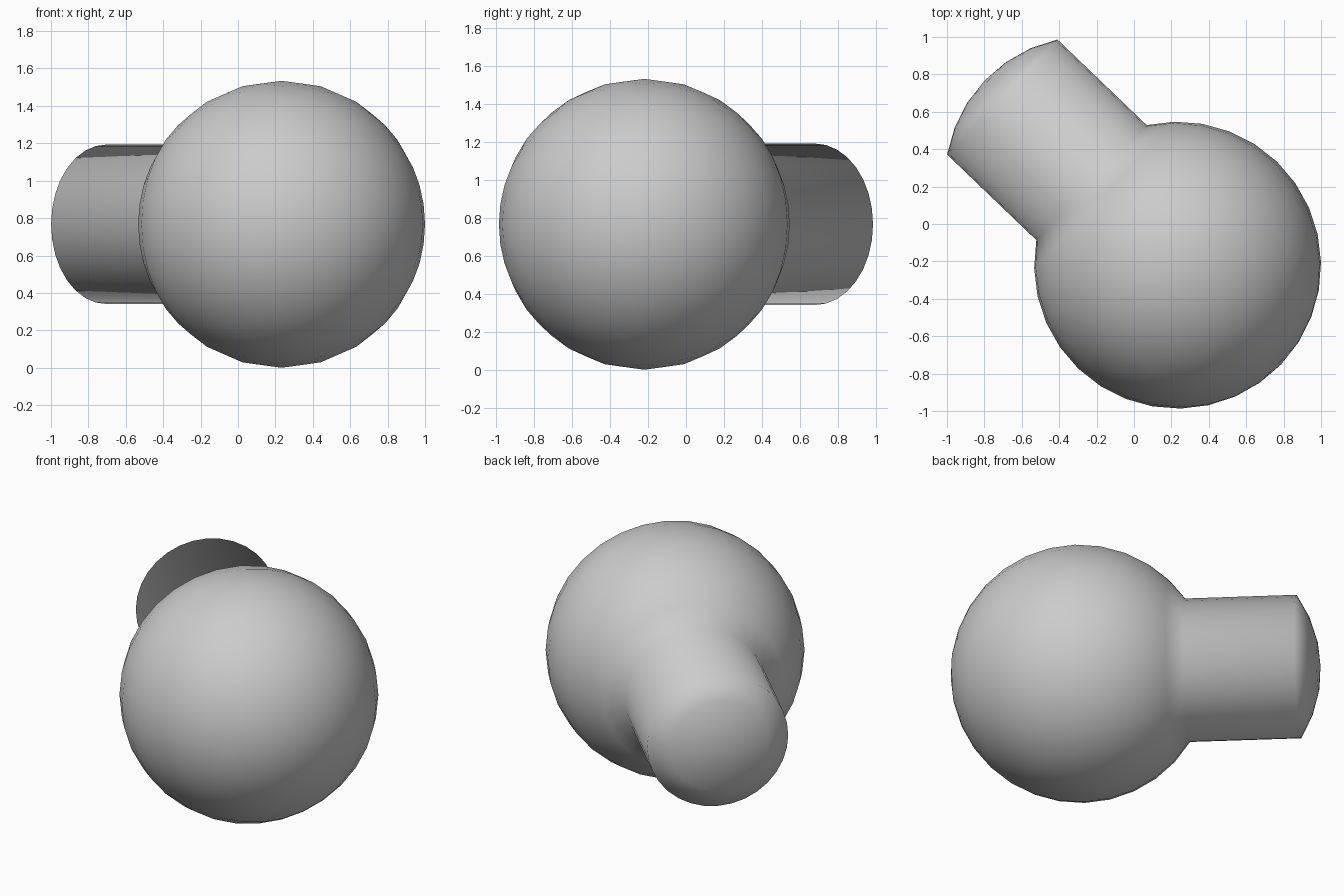
import bpy, bmesh, math
from mathutils import Matrix

if "Cube" in bpy.data.objects:
    bpy.data.objects.remove(bpy.data.objects["Cube"])

R = 0.767                      # ball radius
CAP = math.radians(33.75)      # three rings of the sphere are pulled out
NECK = 0.661                   # length of the pulled-out stem
HEADING = math.radians(136.2)  # direction of the stem in plan

# Ball whose polar cap is extruded into a round stem with a domed end
bm = bmesh.new()
bmesh.ops.create_uvsphere(bm, u_segments=32, v_segments=16, radius=R)
limit = R * math.cos(CAP) - 0.001
cap = [f for f in bm.faces if all(v.co.z > limit for v in f.verts)]
res = bmesh.ops.extrude_face_region(bm, geom=cap)
moved = [g for g in res["geom"] if isinstance(g, bmesh.types.BMVert)]
bmesh.ops.translate(bm, verts=moved, vec=(0, 0, NECK))
old = [f for f in cap if f.is_valid]
if old:
    bmesh.ops.delete(bm, geom=old, context='FACES')
loose = [v for v in bm.verts if not v.link_faces]
if loose:
    bmesh.ops.delete(bm, geom=loose, context='VERTS')

# Lay the axis down along the stem heading and rest the ball on the ground
bm.transform(Matrix.Translation((0.233, -0.22, R))
             @ Matrix.Rotation(HEADING, 4, 'Z')
             @ Matrix.Rotation(math.pi / 2, 4, 'Y'))
bmesh.ops.recalc_face_normals(bm, faces=bm.faces)
for f in bm.faces:
    f.smooth = True

mesh = bpy.data.meshes.new("ball_with_stem")
bm.to_mesh(mesh)
bm.free()
bpy.context.collection.objects.link(bpy.data.objects.new("ball_with_stem", mesh))
